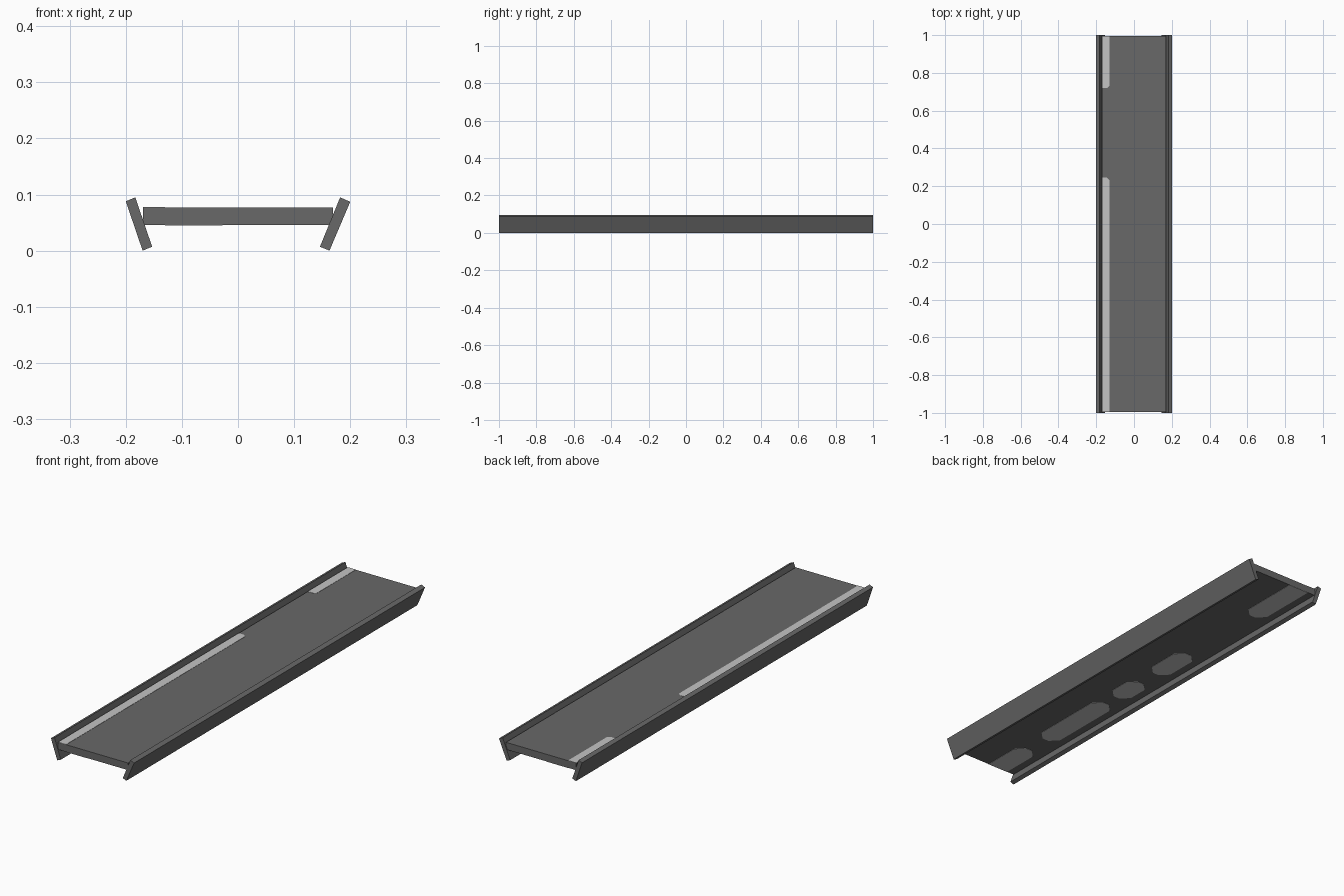
import bpy, bmesh

if "Cube" in bpy.data.objects:
    bpy.data.objects.remove(bpy.data.objects["Cube"])


def material(name, v):
    m = bpy.data.materials.new(name)
    m.diffuse_color = (v, v, v, 1)
    m.use_nodes = True
    m.node_tree.nodes["Principled BSDF"].inputs["Base Color"].default_value = m.diffuse_color
    return m


DARK = material("dark_grey", 0.138)
LIGHT = material("light_grey", 0.552)


def prism(name, points, vec, mat):
    """Extrude a closed 3D outline along vec."""
    bm = bmesh.new()
    face = bm.faces.new([bm.verts.new(p) for p in points])
    res = bmesh.ops.extrude_face_region(bm, geom=[face])
    verts = [g for g in res["geom"] if isinstance(g, bmesh.types.BMVert)]
    bmesh.ops.translate(bm, verts=verts, vec=vec)
    bmesh.ops.recalc_face_normals(bm, faces=bm.faces[:])
    me = bpy.data.meshes.new(name)
    bm.to_mesh(me)
    bm.free()
    me.materials.append(mat)
    ob = bpy.data.objects.new(name, me)
    bpy.context.collection.objects.link(ob)
    return ob


def along_y(name, profile, half, mat):
    return prism(name, [(x, -half, z) for x, z in profile], (0, 2 * half, 0), mat)


# Leaning side rails
along_y("left_rail", [(-0.200, 0.088), (-0.183, 0.095), (-0.153, 0.007), (-0.170, 0.000)], 1.0, DARK)
along_y("right_rail", [(0.200, 0.087), (0.182, 0.095), (0.146, 0.007), (0.163, 0.000)], 1.0, DARK)

# Flat deck
X, TOP, BOTTOM, END = 0.169, 0.077, 0.046, 0.996
along_y("deck", [(-X, BOTTOM), (X, BOTTOM), (X, TOP), (-X, TOP)], END, DARK)


def patch(name, x0, x1, y0, y1, z, cut, both_sides):
    """Thin painted plate; ends inside the deck get clipped corners."""
    a = 0 if y0 <= -END else cut
    b = 0 if y1 >= END else cut
    pts = []

    def corner(x, y, dx, dy, c, first_along_x):
        if c == 0 or (dx > 0 and not both_sides):
            pts.append((x, y, z))
            return
        p, q = (x + dx * c, y, z), (x, y + dy * c, z)
        pts.extend((p, q) if first_along_x else (q, p))

    corner(x0, y0, 1, 1, a, False)
    corner(x1, y0, -1, 1, a, True)
    corner(x1, y1, -1, -1, b, False)
    corner(x0, y1, 1, -1, b, True)
    prism(name, pts, (0, 0, 0.002), LIGHT)


# Pale worn stripe on the upper face
for i, (y0, y1) in enumerate([(-END, 0.245), (0.72, END)]):
    patch(f"top_stripe_{i + 1}", -X, -0.130, y0, y1, TOP - 0.001, 0.012, False)

# Pale patches under the deck
for i, (y0, y1) in enumerate([(-END, -0.79), (-0.68, -0.28), (-0.21, -0.05),
                              (0.05, 0.265), (0.69, END)]):
    patch(f"underside_patch_{i + 1}", -0.130, -0.028, y0, y1, BOTTOM - 0.001, 0.035, True)
